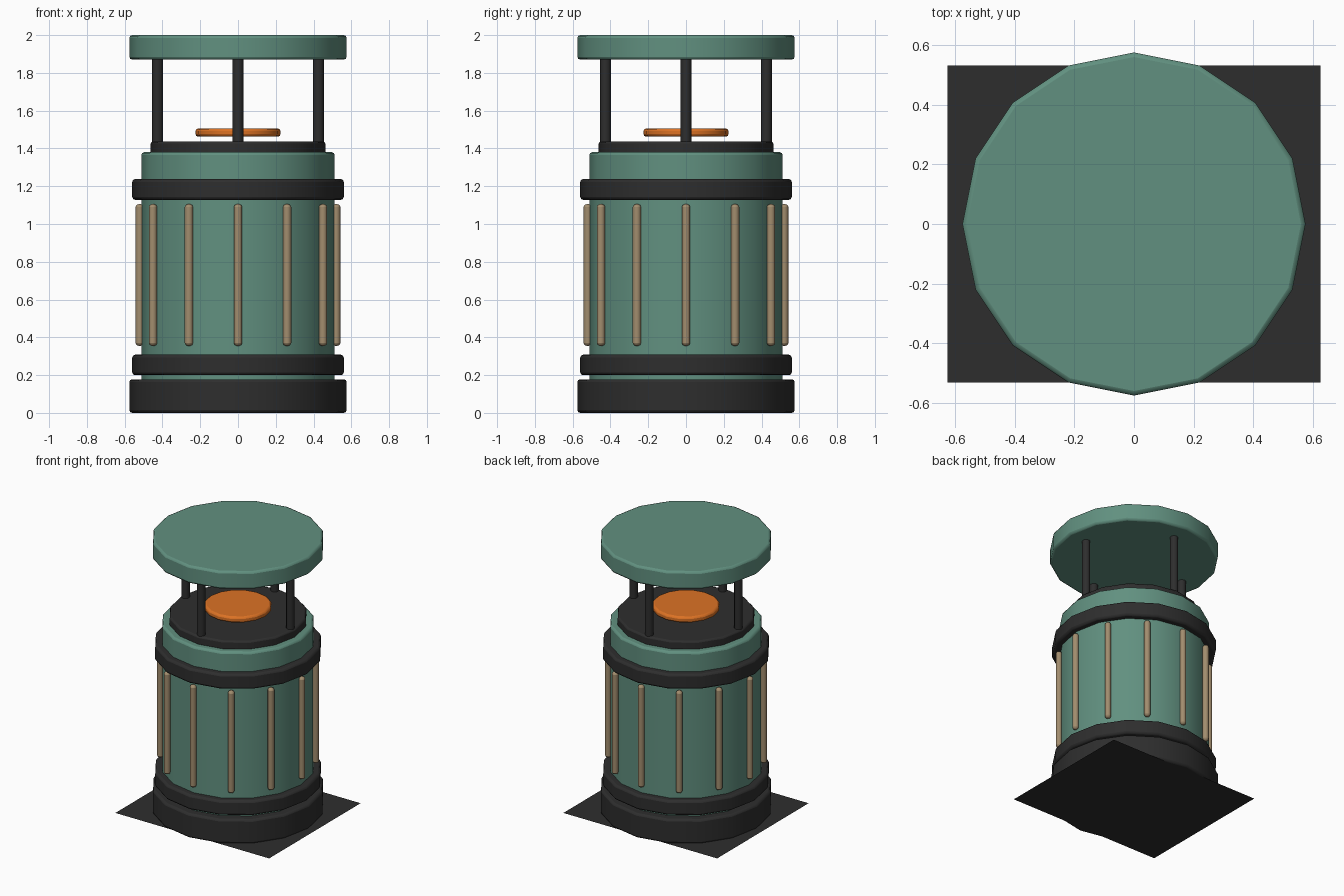
import bpy, math

if "Cube" in bpy.data.objects:
    bpy.data.objects.remove(bpy.data.objects["Cube"])

def material(name, rgb):
    m = bpy.data.materials.new(name)
    m.diffuse_color = (*rgb, 1)
    m.use_nodes = True
    m.node_tree.nodes["Principled BSDF"].inputs["Base Color"].default_value = m.diffuse_color
    return m

GREEN = material("sage green", (0.12, 0.28, 0.215))
DARK = material("charcoal", (0.027, 0.027, 0.027))
TAN = material("tan", (0.36, 0.265, 0.155))
ORANGE = material("burnt orange", (0.72, 0.17, 0.018))

def cylinder(name, radius, z0, z1, mat, x=0, y=0, sides=16, bevel=0.015):
    """Upright prism with softened rims and a corner on each axis."""
    bpy.ops.mesh.primitive_cylinder_add(vertices=sides, radius=radius,
                                        depth=z1 - z0, location=(x, y, (z0 + z1) / 2))
    ob = bpy.context.object
    ob.name = name
    ob.data.materials.append(mat)
    mod = ob.modifiers.new("rim", 'BEVEL')
    mod.width = bevel
    mod.segments = 2
    mod.limit_method = 'ANGLE'
    mod.angle_limit = math.radians(60)
    bpy.ops.object.shade_smooth_by_angle(angle=math.radians(46))
    return ob

# Ground plate
bpy.ops.mesh.primitive_plane_add(size=1, location=(0, 0, 0))
plate = bpy.context.object
plate.name = "ground_plate"
plate.scale = (1.25, 1.062, 1)
plate.data.materials.append(DARK)

# Stacked body
cylinder("base", 0.575, 0.0, 0.178, DARK)
cylinder("body", 0.512, 0.15, 1.38, GREEN)
cylinder("lower_band", 0.56, 0.2, 0.308, DARK)
cylinder("upper_band", 0.56, 1.128, 1.238, DARK)
cylinder("top_plate", 0.462, 1.37, 1.438, DARK, bevel=0.012)
cylinder("burner_disc", 0.225, 1.462, 1.506, ORANGE, bevel=0.014)
cylinder("lid", 0.575, 1.87, 2.0, GREEN)

# Lid posts
for i in range(4):
    a = i * math.pi / 2
    cylinder("lid_post", 0.028, 1.41, 1.89, DARK,
             0.426 * math.cos(a), 0.426 * math.sin(a), sides=12, bevel=0.006)

# Vertical ribs around the body
for i in range(12):
    a = i * math.pi / 6
    cylinder("rib", 0.022, 0.355, 1.105, TAN,
             0.52 * math.cos(a), 0.52 * math.sin(a), sides=12, bevel=0.015)
